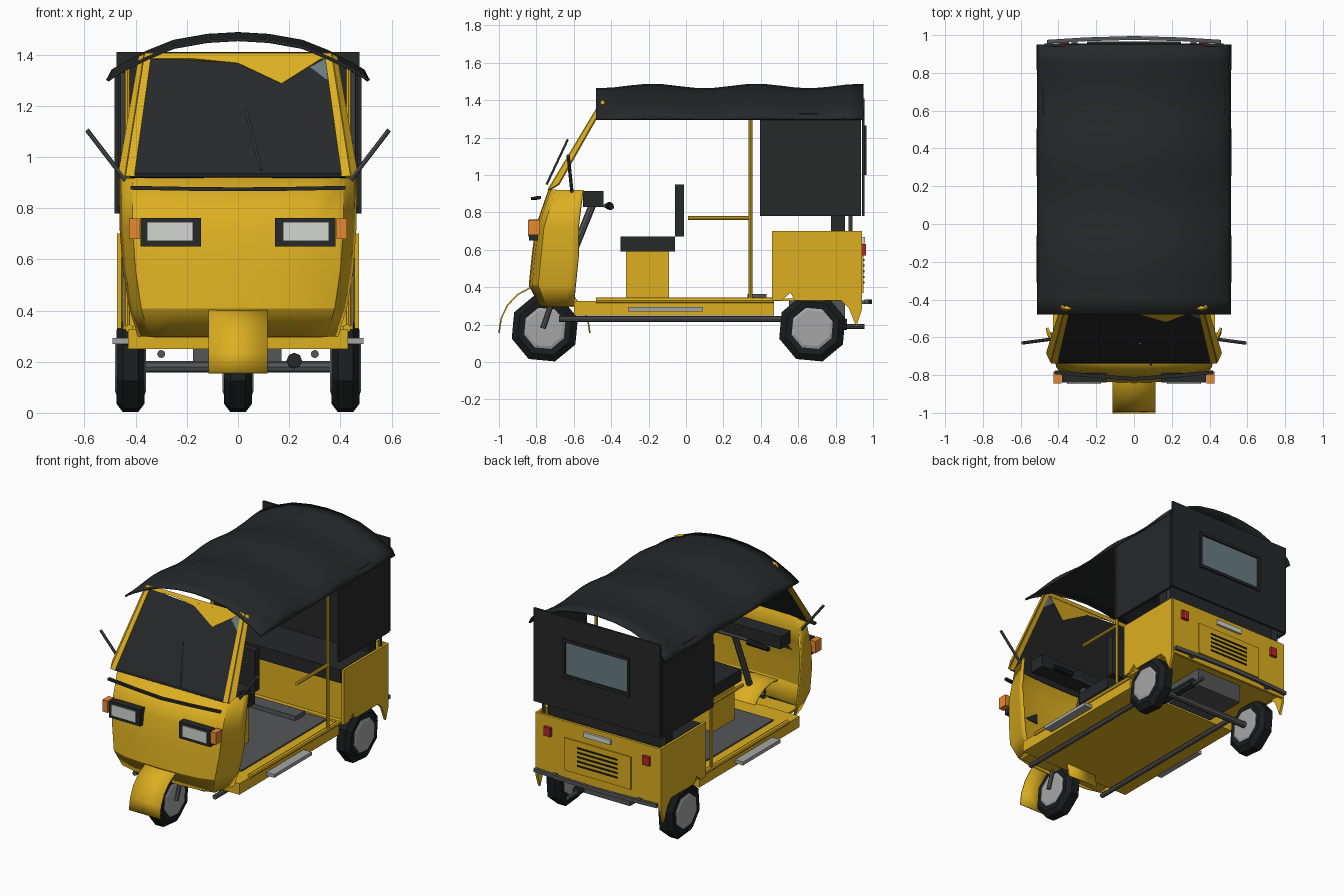
import bpy, bmesh, math
from mathutils import Vector

if "Cube" in bpy.data.objects:
    bpy.data.objects.remove(bpy.data.objects["Cube"])

def mat(name, r, g, b):
    m = bpy.data.materials.new(name)
    m.diffuse_color = (r, g, b, 1)
    m.use_nodes = True
    m.node_tree.nodes["Principled BSDF"].inputs["Base Color"].default_value = m.diffuse_color
    return m

YEL = mat("yellow", 0.72, 0.43, 0.015)
BLK = mat("canvas", 0.02, 0.021, 0.022)
RUB = mat("rubber", 0.011, 0.012, 0.013)
GLS = mat("glass", 0.14, 0.2, 0.22)
MET = mat("dark_metal", 0.09, 0.092, 0.095)
LGT = mat("light_metal", 0.38, 0.38, 0.38)
LENS = mat("lens", 0.65, 0.67, 0.63)
ORG = mat("orange", 0.8, 0.25, 0.03)
RED = mat("red", 0.45, 0.02, 0.02)

def mesh(name, verts, faces, m, thick=0, smooth=False):
    me = bpy.data.meshes.new(name)
    me.from_pydata([tuple(v) for v in verts], [], faces)
    bm = bmesh.new()
    bm.from_mesh(me)
    bmesh.ops.recalc_face_normals(bm, faces=bm.faces)
    bm.to_mesh(me)
    bm.free()
    ob = bpy.data.objects.new(name, me)
    bpy.context.collection.objects.link(ob)
    me.materials.append(m)
    if thick:
        mod = ob.modifiers.new("thickness", 'SOLIDIFY')
        mod.thickness = thick
        mod.offset = 0
    if smooth:
        bpy.ops.object.select_all(action='DESELECT')
        ob.select_set(True)
        bpy.context.view_layer.objects.active = ob
        bpy.ops.object.shade_smooth_by_angle(angle=math.radians(30))
    return ob

def grid(name, rows, m, thick=0, smooth=False, wrap=False):
    n = len(rows[0])
    faces = [(i*n + j, i*n + (j+1) % n, (i+1)*n + (j+1) % n, (i+1)*n + j)
             for i in range(len(rows)-1) for j in range(n if wrap else n-1)]
    if wrap:
        faces += [tuple(range(n)), tuple(range((len(rows)-1)*n, len(rows)*n))]
    return mesh(name, [p for r in rows for p in r], faces, m, thick, smooth)

def box(name, x0, x1, y0, y1, z0, z1, m):
    rows = [[(x0, y0, z), (x1, y0, z), (x1, y1, z), (x0, y1, z)] for z in (z0, z1)]
    return grid(name, rows, m, wrap=True)

def tube(name, p, q, r, m, n=8, r2=None):
    p, q = Vector(p), Vector(q)
    d = (q - p).normalized()
    u = d.orthogonal().normalized()
    w = d.cross(u)
    ring = lambda c, rad: [c + rad*(u*math.cos(a) + w*math.sin(a))
                           for a in (2*math.pi*i/n for i in range(n))]
    return grid(name, [ring(p, r), ring(q, r if r2 is None else r2)], m, wrap=True, smooth=True)

def prism(name, pts, x0, x1, m):
    return grid(name, [[(x, y, z) for y, z in pts] for x in (x0, x1)], m, wrap=True)

def wheel(name, x, y, r=0.185):
    # eight-sided tyre with a flat grey hub
    def lathe(part, prof, m):
        grid(name + part, [[(x+px, y + pr*math.cos(a), r - 0.005 + pr*math.sin(a))
             for a in (math.pi/4*i + 0.3 for i in range(8))] for px, pr in prof], m, wrap=True)
    lathe("_tyre", [(-.05, .11), (-.055, .15), (-.03, r), (.03, r), (.055, .15), (.05, .11)], RUB)
    lathe("_hub", [(-.06, .1), (-.055, .115), (.055, .115), (.06, .1)], LGT)

wheel("front_wheel", 0, -.755)
for s, side in ((-1, "left"), (1, "right")):
    wheel(side + "_rear_wheel", s*.42, .675)

# canvas roof: arched across, gently sagging along
arch = [(-.51, 1.29), (-.49, 1.325), (-.44, 1.355), (-.35, 1.4), (-.25, 1.44), (-.12, 1.463), (0, 1.47)]
arch += [(-x, z) for x, z in arch[-2::-1]]
rows = []
for i in range(17):
    y = -.48 + 1.43*i/16
    dz = -.008 - .012*math.cos(2*math.pi*(y + .48)/.56 - .2)
    rows.append([(x, y, z + (dz if abs(x) < .5 else 0) + .008) for x, z in arch])
grid("canvas_roof", rows, BLK, .012, True)

# rear canvas wall with window, and side curtains
box("rear_canvas_top", -.475, .475, .94, .955, 1.25, 1.41, BLK)
box("rear_canvas_bottom", -.475, .475, .94, .955, .78, 1.02, BLK)
for s in (-1, 1):
    box("rear_canvas_side", s*.235, s*.475, .94, .955, 1.02, 1.25, BLK)
    box("window_frame_side", s*.235, s*.25, .95, .965, 1.0, 1.25, BLK)
box("rear_window", -.235, .235, .945, .952, 1.02, 1.25, GLS)
for z in (1.005, 1.245):
    box("window_frame_edge", -.25, .25, .95, .965, z, z+.02, BLK)

# paired side parts
arch_cut = [(.46, .70), (.94, .70), (.94, .28), (.91, .19), (.87, .29), (.83, .33),
            (.58, .33), (.56, .37), (.51, .33), (.46, .33)]
for s, side in ((-1, "left_"), (1, "right_")):
    box(side + "curtain", s*.465, s*.482, .395, .935, .78, 1.33, BLK)
    prism(side + "rear_panel", arch_cut, s*.455, s*.472, YEL)
    tube(side + "post", (s*.432, .345, .34), (s*.432, .345, 1.35), .011, YEL)
    tube(side + "rear_post", (s*.45, .88, .33), (s*.45, .88, 1.33), .011, MET)
    tube(side + "hand_rail", (s*.432, .01, .77), (s*.432, .35, .77), .011, YEL)
    tube(side + "sill_rail", (s*.425, -.48, .33), (s*.425, .47, .33), .016, YEL)
    box(side + "step", s*.43, s*.49, -.31, .09, .27, .293, LGT)
    tube(side + "chassis_tube", (s*.3, -.68, .23), (s*.3, .6, .23), .016, MET)
    tube(side + "mirror_stalk", (s*.44, -.61, .91), (s*.59, -.63, 1.105), .009, MET)
    tube(side + "fork", (s*.075, -.765, .18), (s*.075, -.71, .34), .014, MET)
    # lamps
    box(side + "headlight_frame", s*.145, s*.38, -.84, -.79, .65, .762, BLK)
    box(side + "headlight_lens", s*.175, s*.355, -.846, -.83, .672, .745, LENS)
    box(side + "indicator", s*.385, s*.425, -.845, -.78, .68, .76, ORG)
    box(side + "tail_lamp", s*.345, s*.395, .94, .962, .57, .63, RED)
    tube(side + "handle_grip", (s*.18, -.41, .835), (s*.34, -.40, .83), .022, RUB, 8, .016)

# front cowl: open U-shaped shell lofted up its height
levels = [(.30, -.775, -.60, .385), (.41, -.835, -.59, .42), (.56, -.82, -.575, .445),
          (.72, -.80, -.575, .457), (.92, -.73, -.55, .46)]
section = [(0, 0), (.35, .02), (.65, .07), (.89, .2), (.965, .8), (1, 1)]
rows = []
for z, yf, yb, w in levels:
    half = [(w*a, yf + (yb-yf)*t, z) for a, t in section]
    rows.append([(-x, y, z) for x, y, z in half[:0:-1]] + half)
grid("front_cowl", rows, YEL, .012, True)
box("cowl_floor", -.33, .33, -.74, -.58, .295, .31, YEL)
grid("cowl_trim", [[(-.42, -.785, z), (-.2, -.805, z-.004), (0, -.82, z-.006),
                   (.2, -.805, z-.004), (.42, -.785, z)] for z in (.872, .887)], BLK, .02)
box("dashboard", -.4, .4, -.55, -.44, .83, .915, BLK)
tube("steering_column", (0, -.72, .3), (0, -.5, .84), .02, MET)
tube("handlebar", (-.2, -.43, .835), (.2, -.43, .835), .012, MET)

# windscreen: panels laid on one sloping plane
def pane(name, pts, m, lift=0, thick=.008):
    mesh(name, [(x, -.73 + (z-.92)*.6 - lift, z) for x, z in pts], [tuple(range(len(pts)))], m, thick)

for s in (-1, 1):
    pane("screen_pillar", [(s*.44, .92), (s*.365, 1.4), (s*.34, 1.385), (s*.405, .92)], YEL, 0, .02)
    mesh("pillar_return", [(s*.44, -.73, .92), (s*.462, -.68, .95), (s*.385, -.43, 1.39),
                           (s*.365, -.445, 1.4)], [(0, 1, 2, 3)], YEL, .01)
pane("screen_header", [(-.365, 1.4), (.365, 1.4), (.345, 1.38), (-.345, 1.38)], YEL, 0, .02)
pane("dark_screen", [(-.41, .925), (.405, .925), (.36, 1.3), (.28, 1.355), (.17, 1.285), (0, 1.365), (-.345, 1.385)], BLK)
pane("screen_visor", [(0, 1.365), (.17, 1.285), (.345, 1.395), (.2, 1.4), (-.3, 1.395)], YEL, .004)
pane("screen_glass", [(.28, 1.35), (.36, 1.29), (.345, 1.385)], GLS)
pane("screen_seal", [(-.42, .92), (.42, .92), (.42, .935), (-.42, .935)], RUB, .006)
tube("wiper", (.09, -.745, .95), (.03, -.632, 1.19), .006, MET)

# front mudguard
rows = []
for i in range(11):
    a = math.pi*i/10
    rows.append([(x, -.757 - .243*math.cos(a), .155 + .255*math.sin(a)) for x in (-.115, .115)])
grid("front_mudguard", rows, YEL, .008, True)

# floor and cabin
box("floor", -.43, .43, -.6, .47, .25, .325, YEL)
box("rear_floor", -.45, .45, .47, .935, .325, .34, YEL)
box("floor_mat", -.34, .34, -.45, .46, .325, .335, MET)
box("floor_hatch", -.2, .2, .33, .43, .33, .365, MET)
box("driver_seat_base", -.14, .14, -.32, -.09, .33, .59, YEL)
box("driver_seat", -.17, .17, -.35, -.06, .59, .67, BLK)
box("driver_backrest", -.17, .17, -.06, -.012, .67, .95, BLK)
box("bench_base", -.45, .45, .5, .52, .33, .6, YEL)
box("bench_seat", -.44, .44, .47, .79, .6, .69, BLK)
box("bench_backrest", -.44, .44, .775, .85, .66, 1.02, BLK)

# rear wall, engine lid with louvres, plate and bumper
box("rear_wall", -.46, .46, .925, .942, .3, .7, YEL)
box("engine_lid", -.25, .25, .935, .95, .37, .59, YEL)
for i in range(5):
    z = .42 + .03*i
    box("louvre", -.15, .15, .945, .954, z, z+.011, RUB)
box("number_plate", -.1, .1, .94, .957, .635, .668, LENS)
grid("rear_bumper", [[(-.46, .965, z), (-.25, .978, z), (0, .985, z), (.25, .978, z), (.46, .965, z)]
                     for z in (.31, .334)], MET, .02)
for s in (-1, 1):
    box("bumper_bracket", s*.3, s*.33, .93, .975, .31, .33, MET)

# underside
tube("rear_axle", (-.4, .675, .18), (.4, .675, .18), .022, MET)
box("engine_block", -.175, .17, .55, .85, .2, .33, MET)
tube("exhaust_silencer", (.22, .55, .205), (.22, .86, .2), .03, BLK)
tube("exhaust_pipe", (.22, .84, .19), (.22, .955, .19), .013, MET)
